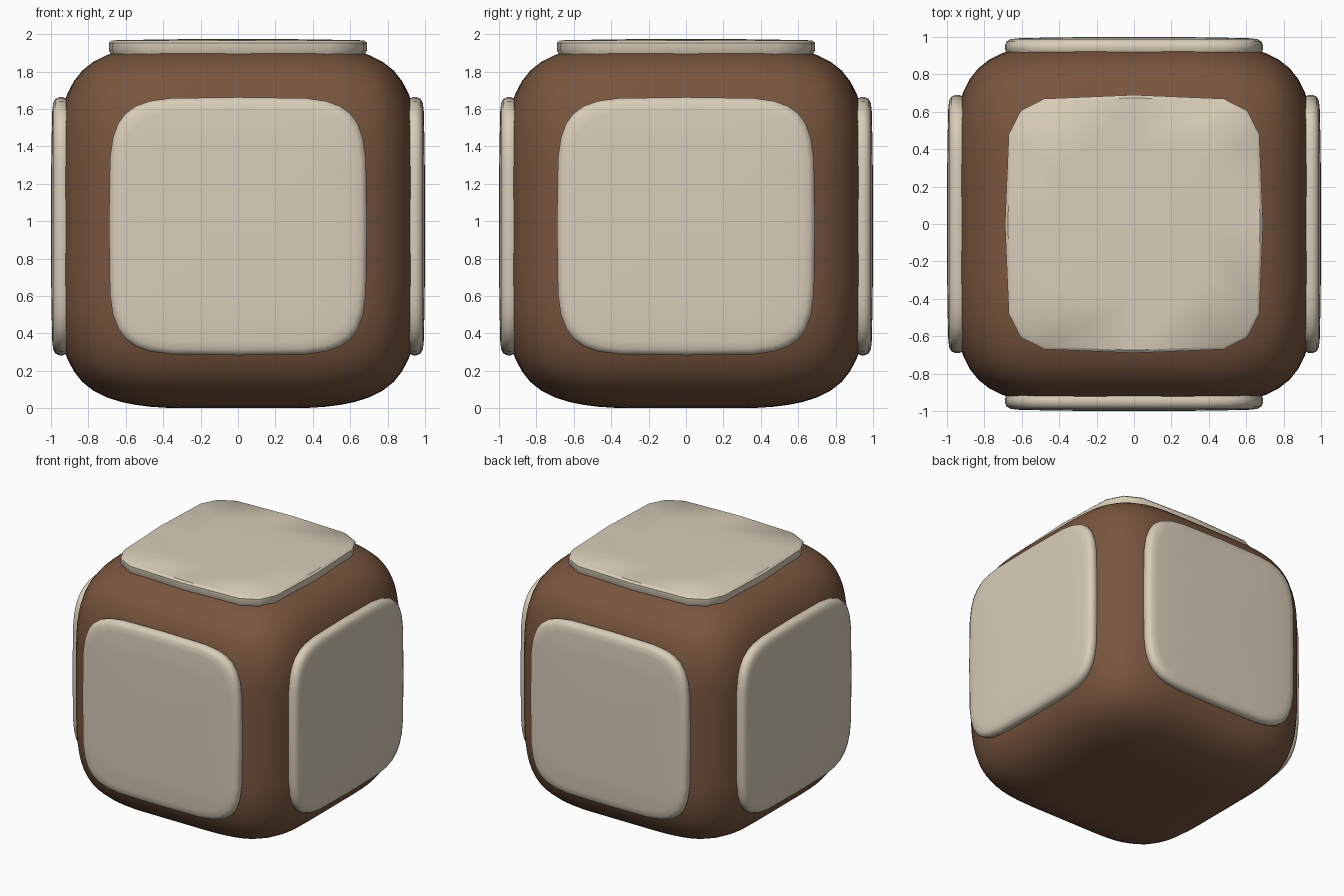
import bpy, bmesh, math
from mathutils import Matrix, Vector

if "Cube" in bpy.data.objects:
    bpy.data.objects.remove(bpy.data.objects["Cube"])

HALF = 0.973   # half size of the body, also its centre height
CENTRE = Vector((0, 0, HALF))


def material(name, rgb):
    m = bpy.data.materials.new(name)
    m.diffuse_color = (*rgb, 1)
    m.use_nodes = True
    m.node_tree.nodes["Principled BSDF"].inputs["Base Color"].default_value = m.diffuse_color
    return m


brown = material("brown", (0.19, 0.092, 0.048))
cream = material("cream", (0.69, 0.61, 0.48))


def add_object(name, bm, mat, angle):
    bmesh.ops.recalc_face_normals(bm, faces=bm.faces)
    me = bpy.data.meshes.new(name)
    bm.to_mesh(me)
    bm.free()
    me.materials.append(mat)
    ob = bpy.data.objects.new(name, me)
    bpy.context.collection.objects.link(ob)
    bpy.ops.object.select_all(action='DESELECT')
    ob.select_set(True)
    bpy.context.view_layer.objects.active = ob
    bpy.ops.object.shade_smooth_by_angle(angle=math.radians(angle))
    return ob


# Body: a cube with two support loops each way, rounded by subdivision
bm = bmesh.new()
bmesh.ops.create_cube(bm, size=2 * HALF)
bmesh.ops.subdivide_edges(bm, edges=bm.edges[:], cuts=2, use_grid_fill=True)
for v in bm.verts:
    for i in range(3):
        if abs(v.co[i]) < HALF * 0.9:
            v.co[i] = math.copysign(0.13, v.co[i])
bmesh.ops.translate(bm, verts=bm.verts, vec=CENTRE)
body = add_object("body", bm, brown, 180)
sub = body.modifiers.new("rounding", 'SUBSURF')
sub.levels = sub.render_levels = 3


# Panels: rounded-square rings stacked outward from the body centre
def panel(name, rotation, rings, sides, power, angle):
    def spow(c):
        return math.copysign(abs(c) ** (2 / power), c) if abs(c) > 1e-6 else 0

    bm = bmesh.new()
    loops = []
    for radius, height in rings:
        loops.append([bm.verts.new((radius * spow(math.cos(t)), radius * spow(math.sin(t)), height))
                      for t in (2 * math.pi * k / sides for k in range(sides))])
    for a, b in zip(loops, loops[1:]):
        for k in range(sides):
            j = (k + 1) % sides
            bm.faces.new((a[k], a[j], b[j], b[k]))
    bm.faces.new(loops[0])
    bm.faces.new(loops[-1])
    bmesh.ops.transform(bm, matrix=Matrix.Translation(CENTRE) @ rotation, verts=bm.verts)
    add_object(name, bm, cream, angle)


# Four soft side panels
soft = [(0.66, 0.86), (0.68, 0.91), (0.69, 0.935), (0.69, 0.955), (0.682, 0.975),
        (0.66, 0.988), (0.62, 0.993), (0.45, 0.997), (0.2, 1.0)]
tip = Matrix.Rotation(math.pi / 2, 4, 'X')   # turns the stack to face -y
for i, side in enumerate(("front", "right", "back", "left")):
    panel(side + "_panel", Matrix.Rotation(i * math.pi / 2, 4, 'Z') @ tip, soft, 32, 5.1, 60)

# Crisper top panel with fewer sides
crisp = [(0.66, 0.86), (0.68, 0.92), (0.69, 0.94), (0.69, 0.98), (0.675, 0.994),
         (0.4, 0.999), (0.2, 1.001)]
panel("top_panel", Matrix.Identity(4), crisp, 16, 5.3, 40)
